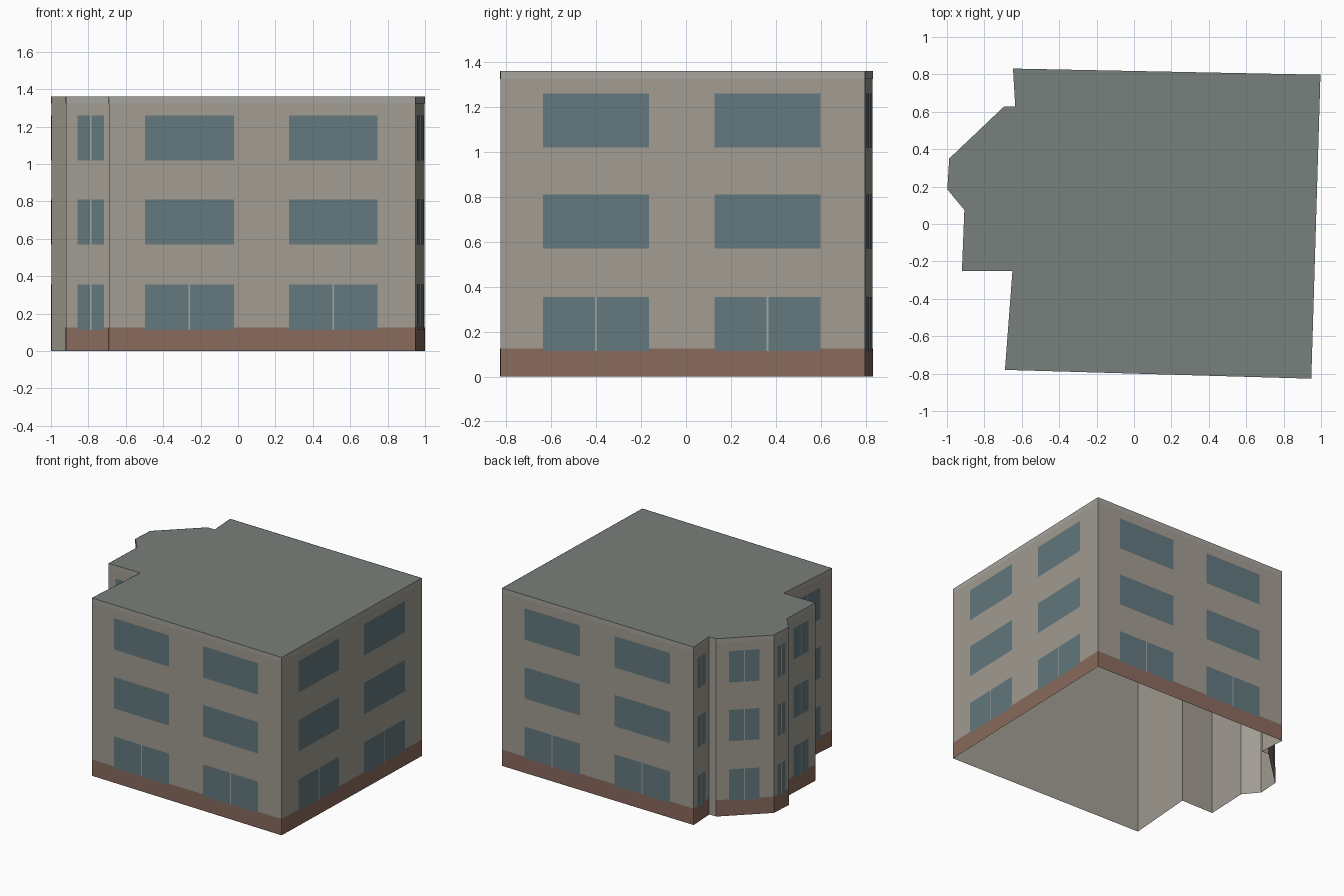
import bpy
from mathutils import Vector

if "Cube" in bpy.data.objects:
    bpy.data.objects.remove(bpy.data.objects["Cube"])

HEIGHT = 1.36
# Footprint, counter-clockwise, with the layout of the wall that starts at each corner:
# 2 = two wide window columns, 1 = one narrow column, 0 = plain wall
CORNERS = [(-0.69, -0.78, 2), (0.948, -0.827, 2), (0.997, 0.798, 2),
           (-0.647, 0.831, 1), (-0.635, 0.628, 0), (-0.695, 0.628, 1),
           (-0.988, 0.35, 1), (-0.998, 0.185, 0), (-0.907, 0.075, 1),
           (-0.92, -0.25, 1), (-0.65, -0.252, 1)]
COLUMNS = {2: [(0.117, 0.408), (0.587, 0.877)], 1: [(0.225, 0.755)]}
ROWS = [(0.113, 0.355), (0.57, 0.81), (1.02, 1.26)]


def material(name, colour):
    m = bpy.data.materials.new(name)
    m.diffuse_color = (*colour, 1)
    m.use_nodes = True
    m.node_tree.nodes["Principled BSDF"].inputs["Base Color"].default_value = m.diffuse_color
    return m


def make_object(name, verts, faces, mat):
    mesh = bpy.data.meshes.new(name)
    mesh.from_pydata(verts, [], faces)
    mesh.materials.append(mat)
    ob = bpy.data.objects.new(name, mesh)
    bpy.context.collection.objects.link(ob)
    return ob


class Panels:
    """Collects flat rectangles laid just in front of the walls."""

    def __init__(self):
        self.verts, self.faces = [], []

    def add(self, a, b, u0, u1, z0, z1, lift):
        d = b - a
        out = Vector((d.y, -d.x, 0)).normalized() * lift
        n = len(self.verts)
        for u, z in ((u0, z0), (u1, z0), (u1, z1), (u0, z1)):
            self.verts.append(a + d * u + out + Vector((0, 0, z)))
        self.faces.append((n, n + 1, n + 2, n + 3))


wall_mat = material("plaster", (0.36, 0.335, 0.29))
roof_mat = material("roofing", (0.19, 0.215, 0.20))
base_mat = material("brick", (0.25, 0.145, 0.11))
glass_mat = material("glass", (0.125, 0.19, 0.21))
trim_mat = material("trim", (0.38, 0.37, 0.34))

pts = [Vector((x, y, 0)) for x, y, _ in CORNERS]
n = len(pts)
top = [p + Vector((0, 0, HEIGHT)) for p in pts]

# Wall shell, open underneath, and flat roof
make_object("walls", pts + top,
            [(i, (i + 1) % n, (i + 1) % n + n, i + n) for i in range(n)], wall_mat)
make_object("roof", top, [tuple(range(n))], roof_mat)

# Brick base, eaves strip, windows and mullions on each wall
base, eaves, windows, mullions = Panels(), Panels(), Panels(), Panels()
for i, (_, _, layout) in enumerate(CORNERS):
    if not layout:
        continue
    a, b = pts[i], pts[(i + 1) % n]
    base.add(a, b, 0, 1, 0, 0.125, 0.0015)
    eaves.add(a, b, 0, 1, 1.325, HEIGHT, 0.0015)
    for u0, u1 in COLUMNS[layout]:
        for row, (z0, z1) in enumerate(ROWS):
            windows.add(a, b, u0, u1, z0, z1, 0.003)
            if layout == 1 or row == 0:
                mid, half = (u0 + u1) / 2, 0.004 / (b - a).length
                mullions.add(a, b, mid - half, mid + half, z0, z1, 0.0045)

for name, part, mat in (("brick_base", base, base_mat), ("eaves_strip", eaves, trim_mat),
                        ("windows", windows, glass_mat), ("window_mullions", mullions, trim_mat)):
    make_object(name, part.verts, part.faces, mat)
